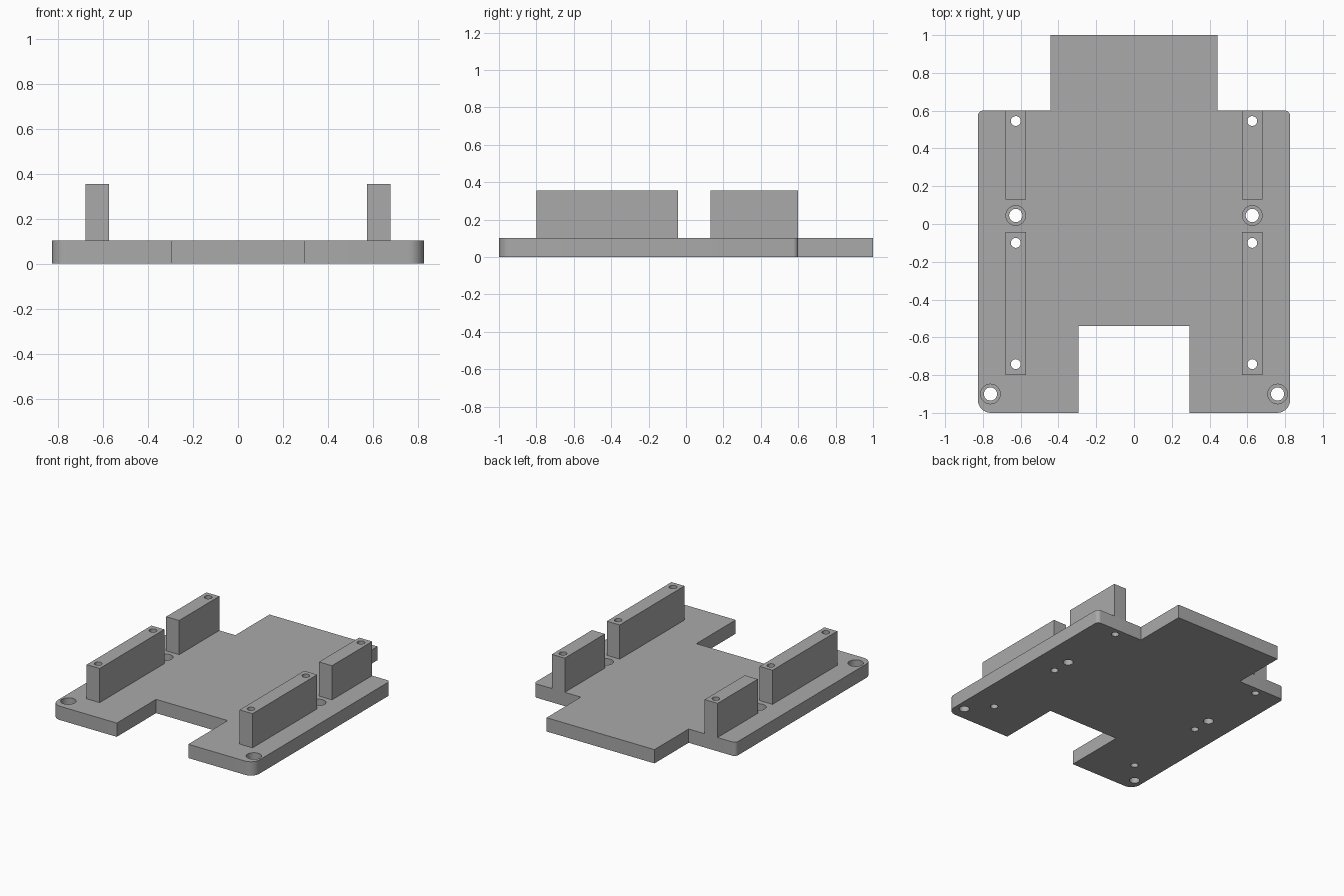
import bpy, bmesh, math
from mathutils import Vector, Matrix

cube = bpy.data.objects.get("Cube")
if cube:
    bpy.data.objects.remove(cube, do_unlink=True)

grey = bpy.data.materials.new("plain grey")
grey.use_nodes = True
colour = (0.4, 0.4, 0.4, 1)
grey.diffuse_color = colour
grey.node_tree.nodes["Principled BSDF"].inputs["Base Color"].default_value = colour

THICK, TOP = 0.102, 0.355
RAIL_X, RAIL_W = 0.626, 0.106


def new_object(name, bm):
    bmesh.ops.recalc_face_normals(bm, faces=bm.faces)
    mesh = bpy.data.meshes.new(name)
    bm.to_mesh(mesh)
    bm.free()
    mesh.materials.append(grey)
    obj = bpy.data.objects.new(name, mesh)
    bpy.context.collection.objects.link(obj)
    return obj


def extrude_outline(name, points, z0, z1):
    bm = bmesh.new()
    face = bm.faces.new([bm.verts.new((x, y, z0)) for x, y in points])
    out = bmesh.ops.extrude_face_region(bm, geom=[face])
    top = [v for v in out["geom"] if isinstance(v, bmesh.types.BMVert)]
    bmesh.ops.translate(bm, verts=top, vec=(0, 0, z1 - z0))
    return new_object(name, bm)


def drill(obj, holes, z0, z1):
    """Cut round holes given as (x, y, radius)."""
    bm = bmesh.new()
    for x, y, r in holes:
        bmesh.ops.create_cone(bm, cap_ends=True, segments=32, radius1=r, radius2=r,
                              depth=z1 - z0, matrix=Matrix.Translation((x, y, (z0 + z1) / 2)))
    cutter = new_object("hole_cutter", bm)
    cutter.hide_render = True
    mod = obj.modifiers.new("holes", "BOOLEAN")
    mod.operation, mod.solver, mod.object = "DIFFERENCE", "EXACT", cutter
    bpy.context.view_layer.objects.active = obj
    bpy.ops.object.modifier_apply(modifier=mod.name)
    bpy.data.objects.remove(cutter, do_unlink=True)


def smooth(obj):
    bpy.ops.object.select_all(action="DESELECT")
    obj.select_set(True)
    bpy.context.view_layer.objects.active = obj
    bpy.ops.object.shade_smooth_by_angle(angle=math.radians(30))


def arc(cx, cy, r, start, steps=8):
    return [(cx + r * math.cos(math.radians(start + 90 * i / steps)),
             cy + r * math.sin(math.radians(start + 90 * i / steps))) for i in range(steps + 1)]


# Base plate: right half outline, mirrored, with front notch and rear tab
W, R_FRONT, R_BACK = 0.827, 0.07, 0.028
half = [(0.293, -0.54), (0.293, -1)]
half += arc(W - R_FRONT, -1 + R_FRONT, R_FRONT, -90)
half += arc(W - R_BACK, 0.6 - R_BACK, R_BACK, 0)
half += [(0.442, 0.6), (0.442, 1)]
outline = half + [(-x, y) for x, y in reversed(half)]
plate = extrude_outline("base_plate", outline, 0, THICK)

# Screw holes with counterbores, and the small holes running down from the rails
SMALL = 0.026
mounts = [(s * x, y) for s in (-1, 1) for x, y in ((RAIL_X, 0.045), (0.76, -0.9))]
rails = {"rear": (0.13, 0.6, [0.545]), "front": (-0.8, -0.043, [-0.1, -0.742])}
through = [(x, y, 0.035) for x, y in mounts]
through += [(s * RAIL_X, y, SMALL) for s in (-1, 1) for r in rails.values() for y in r[2]]
drill(plate, through, -0.1, 0.3)
drill(plate, [(x, y, 0.052) for x, y in mounts], 0.05, 0.3)
smooth(plate)

# Four upright rails
for side, s in (("left", 1), ("right", -1)):
    for place, (y0, y1, holes) in rails.items():
        x0, x1 = s * RAIL_X - RAIL_W / 2, s * RAIL_X + RAIL_W / 2
        rail = extrude_outline(f"{place}_{side}_rail",
                               [(x0, y0), (x1, y0), (x1, y1), (x0, y1)], THICK, TOP)
        drill(rail, [(s * RAIL_X, y, SMALL) for y in holes], 0, 0.5)
        smooth(rail)
